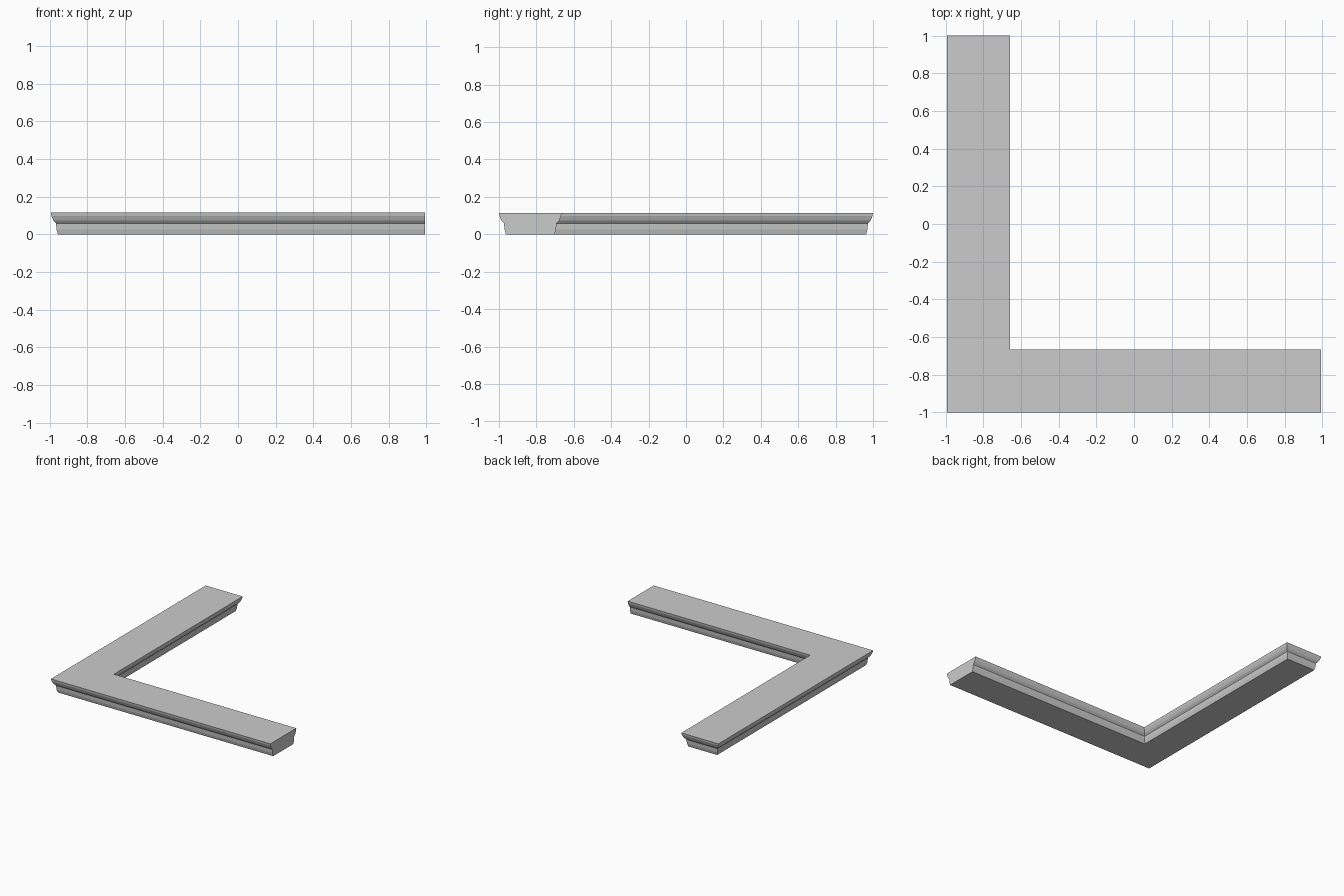
import bpy
import bmesh

cube = bpy.data.objects.get("Cube")
if cube:
    bpy.data.objects.remove(cube, do_unlink=True)

# Plain grey stone
grey = bpy.data.materials.new("plain_grey")
grey.use_nodes = True
colour = (0.6, 0.6, 0.6, 1)
grey.diffuse_color = colour
grey.node_tree.nodes["Principled BSDF"].inputs["Base Color"].default_value = colour

# Moulding profile: (inset from the outer edge, height), bottom to top
PROFILE = [(0.037, 0), (0.03, 0.026), (0.027, 0.058),
           (0.013, 0.074), (0.003, 0.097), (0, 0.115)]
HALF_X, HALF_Y = 0.993, 1.0
WIDTH = 0.335


def outline(inset):
    """L-shaped plan; the +x end is a plain cut, every other side is moulded."""
    left, front, back = -HALF_X + inset, -HALF_Y + inset, HALF_Y - inset
    inner_x, inner_y = -HALF_X + WIDTH - inset, -HALF_Y + WIDTH - inset
    return [(left, front), (HALF_X, front), (HALF_X, inner_y),
            (inner_x, inner_y), (inner_x, back), (left, back)]


# Corner cornice: stacked outlines, bridged side by side
CUT_SIDE = 1
bm = bmesh.new()
rings = [[bm.verts.new((x, y, z)) for x, y in outline(inset)] for inset, z in PROFILE]
for low, high in zip(rings, rings[1:]):
    for i in range(len(low)):
        j = (i + 1) % len(low)
        if i != CUT_SIDE:
            bm.faces.new((low[i], low[j], high[j], high[i]))

# Top, underside and the plain cut end
bm.faces.new(rings[-1])
bm.faces.new(rings[0][::-1])
bm.faces.new([r[CUT_SIDE] for r in rings][::-1] + [r[CUT_SIDE + 1] for r in rings])
bmesh.ops.recalc_face_normals(bm, faces=bm.faces)

mesh = bpy.data.meshes.new("corner_cornice")
bm.to_mesh(mesh)
bm.free()
mesh.materials.append(grey)
cornice = bpy.data.objects.new("corner_cornice", mesh)
bpy.context.collection.objects.link(cornice)
